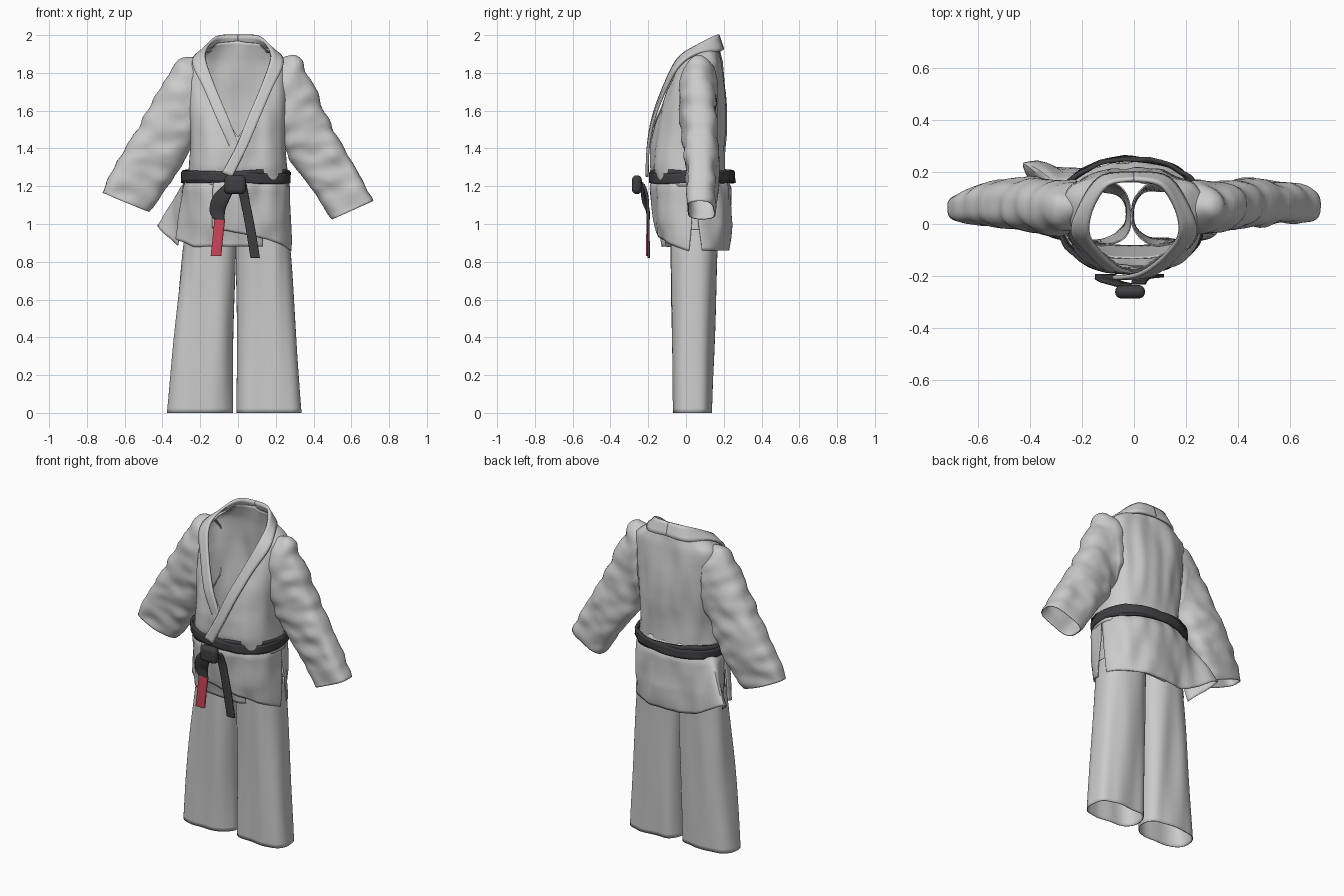
import bpy, bmesh
from math import cos, sin, pi, radians, exp, copysign
from mathutils import Vector, noise

if "Cube" in bpy.data.objects:
    bpy.data.objects.remove(bpy.data.objects["Cube"])


def material(name, color):
    m = bpy.data.materials.new(name)
    m.diffuse_color = color
    m.use_nodes = True
    m.node_tree.nodes["Principled BSDF"].inputs["Base Color"].default_value = m.diffuse_color
    return m


WHITE = material("white_cloth", (0.95, 0.95, 0.93, 1))
DARK = material("dark_belt", (0.05, 0.05, 0.055, 1))
RED = material("red_tip", (0.6, 0.06, 0.1, 1))


def spline(keys, n):
    """Catmull-Rom resampling of tuples into n+1 samples."""
    out = []
    for i in range(n + 1):
        t = i / n * (len(keys) - 1)
        k = min(int(t), len(keys) - 2)
        f = t - k
        p = [keys[max(0, min(len(keys) - 1, k + d))] for d in (-1, 0, 1, 2)]
        out.append(tuple(0.5 * (2 * b + (c - a) * f + (2 * a - 5 * b + 4 * c - d) * f * f
                   + (3 * b - a - 3 * c + d) * f ** 3) for a, b, c, d in zip(*p)))
    return out


def lookup(keys, t):
    """Linear lookup in keys sorted by their first value."""
    t = max(keys[0][0], min(keys[-1][0], t))
    for a, b in zip(keys, keys[1:]):
        if t <= b[0]:
            f = (t - a[0]) / (b[0] - a[0])
            return [p + (q - p) * f for p, q in zip(a[1:], b[1:])]


def oval(cx, rx, yf, yb, a, e=2.3):
    c, s = cos(a), sin(a)
    return (cx + rx * copysign(abs(c) ** (2 / e), c),
            (yf + yb) / 2 + (yb - yf) / 2 * copysign(abs(s) ** (2 / e), s))


def grid(name, rows, closed=False, thick=0.005, fold=0, freq=(9, 9, 9), mat=None, offset=-1):
    """Sheet of cloth through rows of points, with noise folds and thickness."""
    bm = bmesh.new()
    vs = [[bm.verts.new(p) for p in r] for r in rows]
    n = len(rows[0])
    for r, q in zip(vs, vs[1:]):
        for i in range(n if closed else n - 1):
            j = (i + 1) % n
            bm.faces.new((r[i], r[j], q[j], q[i]))
    bmesh.ops.recalc_face_normals(bm, faces=bm.faces)
    bm.normal_update()
    if fold:
        for v in bm.verts:
            v.co += v.normal * fold * noise.noise(Vector([a * b for a, b in zip(v.co, freq)]))
    me = bpy.data.meshes.new(name)
    bm.to_mesh(me)
    bm.free()
    ob = bpy.data.objects.new(name, me)
    bpy.context.collection.objects.link(ob)
    if mat:
        me.materials.append(mat)
    mod = ob.modifiers.new("thickness", "SOLIDIFY")
    mod.thickness, mod.offset = thick, offset
    bpy.context.view_layer.objects.active = ob
    ob.select_set(True)
    bpy.ops.object.shade_smooth_by_angle(angle=radians(40))
    ob.select_set(False)
    return ob


def strip(name, left, right, thick, mat=None, n=40):
    """Flat band between two edge paths."""
    rows = [[tuple(a + (b - a) * k / 4 for a, b in zip(p, q)) for k in range(5)]
            for p, q in zip(spline(left, n), spline(right, n))]
    return grid(name, rows, thick=thick, mat=mat, offset=0)


# Jacket body: z, half width, front y, back y
BODY = [(1.2, .275, -.165, .21), (1.25, .268, -.172, .205), (1.3, .262, -.185, .208), (1.4, .255, -.186, .212),
        (1.5, .258, -.172, .217), (1.6, .27, -.147, .216), (1.7, .28, -.11, .21),
        (1.8, .28, -.07, .2), (1.86, .268, -.05, .193), (2.0, .2, -.02, .17)]
# Neck rim from back to front: position along rim, x, y, z
RIM = [(0, 0, .172, 1.97), (.24, .112, .15, 1.955), (.46, .175, .06, 1.905), (.62, .192, -.025, 1.86),
       (.76, .145, -.095, 1.72), (.91, .06, -.155, 1.55), (1, 0, -.175, 1.46)]
columns = []
N = 96
for i in range(N):
    a = 2 * pi * i / N
    t = abs((a - pi / 2 + pi) % (2 * pi) - pi) / pi
    x, y, z = lookup(RIM, t)
    rim = Vector((copysign(x, cos(a)), y, z))
    zc = min(z - 0.02, 1.86)
    col = []
    for k in range(25):
        h = 1.2 + (zc - 1.2) * k / 24
        rx, yf, yb = lookup(BODY, h)
        col.append(Vector((*oval(0, rx, yf, yb, a), h)))
    mid = (col[-1] + rim) / 2 + Vector((0, 0, .012 * abs(cos(a))))
    p = col[-1]
    for k in range(1, 7):
        f = k / 6
        col.append(p * (1 - f) ** 2 + mid * 2 * f * (1 - f) + rim * f * f)
    columns.append(col)
grid("jacket_body", list(zip(*columns)), True, fold=.014, freq=(13, 9, 4))

# Sleeves: upper edge x z, lower edge x z, centre y, half depth, squareness
RIGHT = [(.225, 1.882, .215, 1.46, .068, .1, 2), (.265, 1.89, .23, 1.42, .066, .104, 2),
         (.315, 1.88, .243, 1.4, .062, .1, 2.1), (.37, 1.8, .26, 1.375, .062, .095, 2.3),
         (.45, 1.62, .285, 1.33, .075, .092, 2.5), (.54, 1.44, .355, 1.23, .082, .09, 2.7),
         (.63, 1.28, .43, 1.13, .085, .08, 3), (.712, 1.12, .498, 1.025, .078, .07, 3)]
LEFT = [(-.225, 1.882, -.215, 1.46, .068, .1, 2), (-.265, 1.888, -.23, 1.43, .066, .106, 2),
        (-.315, 1.87, -.243, 1.41, .063, .106, 2.1), (-.385, 1.77, -.255, 1.39, .063, .104, 2.3),
        (-.49, 1.59, -.285, 1.33, .075, .1, 2.5), (-.56, 1.46, -.345, 1.24, .078, .095, 2.7),
        (-.64, 1.32, -.4, 1.15, .078, .08, 3), (-.722, 1.168, -.465, 1.06, .07, .062, 3)]
for name, keys in (("right_sleeve", RIGHT), ("left_sleeve", LEFT)):
    rows = []
    for ux, uz, lx, lz, cy, hy, e in spline(keys, 64):
        skew = .012 * max(0, abs(ux) - .35) / .35
        u, l = Vector((ux, cy - skew, uz)), Vector((lx, cy + skew, lz))
        ring = [oval(0, 1, -hy, hy, 2 * pi * k / 56, e) for k in range(56)]
        rows.append([(u + l) / 2 + (u - l) / 2 * c + Vector((0, s, 0)) for c, s in ring])
    grid(name, rows, True, fold=.014, freq=(10, 5, 15))

# Collar bands: inner and outer edges, the right one lies on top
INNER = [(0, .17, 2.0), (.10, .15, 1.995), (.158, .06, 1.945), (.172, -.04, 1.875),
         (.122, -.115, 1.73), (.05, -.175, 1.56), (-.01, -.2, 1.41), (-.085, -.205, 1.27)]
OUTER = [(0, .195, 1.925), (.13, .178, 1.915), (.212, .06, 1.902), (.238, -.035, 1.84),
         (.178, -.11, 1.71), (.11, -.172, 1.55), (.045, -.2, 1.4), (-.03, -.207, 1.25)]
strip("right_collar", INNER, OUTER, .016)
under = lambda pts: [(-x, y, z) for x, y, z in pts[:6]] + [(-pts[6][0], -.182, 1.41)]
strip("left_collar", under(INNER), under(OUTER), .014)

# Jacket skirt: z, half width, front y, back y
SKIRT = [(.8, .285, -.125, .215), (.9, .285, -.14, .23), (1.0, .285, -.16, .24),
         (1.1, .283, -.172, .24), (1.19, .285, -.182, .235), (1.25, .27, -.168, .21), (1.28, .265, -.168, .2)]


def panel(name, a0, a1, hem, slit0=0, slit1=0, grow=0, flare=(0, 0, 0, 0)):
    """Skirt panel between two angles, with side slits and a flared corner."""
    fa, fx, fy, fz = flare
    rows = []
    for k in range(25):
        t = k / 24
        row = []
        for i in range(49):
            lo, hi = a0 + slit0 * t * t, a1 - slit1 * t * t
            a = lo + (hi - lo) * i / 48
            f = exp(-((a - fa) / 17) ** 2)
            z = 1.28 + (hem(a) + fz * f - 1.28) * t
            rx, yf, yb = lookup(SKIRT, z)
            x, y = oval(-.01, rx + grow, yf - grow, yb + grow, radians(a))
            row.append((x + fx * f * t ** 1.3, y + fy * f * t ** 1.1, z))
        rows.append(row)
    grid(name, rows, fold=.016, freq=(12, 10, 5))


panel("back_skirt", 2, 178, lambda a: .86, slit0=8, slit1=4, flare=(152, -.165, .095, .14))
panel("front_skirt_over", -112, 2, lambda a: .98 - .135 * (a + 112) / 114, slit1=9, grow=.006)
panel("front_skirt_under", -182, -62, lambda a: .88 + .05 * max(0, -a - 140) / 42, grow=-.006,
      flare=(-175, -.045, 0, 0))

# Trousers: z, inner x, outer x, front y, back y
for name, keys in (
        ("right_leg", [(0, -.01, .34, -.065, .135), (.4, -.005, .312, -.073, .145),
                       (.8, -.01, .28, -.08, .157), (.97, -.01, .262, -.085, .165)]),
        ("left_leg", [(0, -.022, -.38, -.065, .135), (.4, -.025, -.34, -.073, .145),
                      (.8, -.014, -.298, -.08, .157), (.97, -.01, -.275, -.085, .165)])):
    rows = [[(*oval((xi + xo) / 2, abs(xo - xi) / 2, yf, yb, 2 * pi * k / 56, 2.6), z)
             for k in range(56)] for z, xi, xo, yf, yb in spline(keys, 30)]
    grid(name, rows, True, fold=.014, freq=(12, 9, 1.2), mat=WHITE)
rows = [[(*oval(-.006, .268 - .03 * j / 8, -.085 - .05 * j / 8, .165 + .02 * j / 8, 2 * pi * k / 64, 2.6),
          .9 + .3 * j / 8) for k in range(64)] for j in range(9)]
grid("trouser_hips", rows, True, mat=WHITE)

# Belt: two overlapping wraps around the waist
for name, g, zc, tilt in (("belt_outer", .004, 1.247, .008), ("belt_inner", 0, 1.253, -.01)):
    rows = [[(*oval(-.012, .288 + g, -.192 - g, .257 + g, a, 2.15), zc + h + tilt * sin(2 * a))
             for a in (2 * pi * k / 80 for k in range(80))] for h in (-.027, -.014, 0, .014, .027)]
    grid(name, rows, True, thick=.016, fold=.008, freq=(14, 14, 14), mat=DARK)

# Knot
bpy.ops.mesh.primitive_cube_add(size=1, location=(-.015, -.26, 1.208))
knot = bpy.context.object
knot.name = "belt_knot"
knot.scale = (.115, .052, .1)
bpy.ops.object.transform_apply(location=False, rotation=False)
bev = knot.modifiers.new("round", "BEVEL")
bev.width, bev.segments = .025, 4
knot.data.materials.append(DARK)
bpy.ops.object.shade_smooth_by_angle(angle=radians(60))
knot.select_set(False)

# Hanging belt ends
strip("left_belt_end", [(-.06, -.235, 1.22), (-.13, -.215, 1.15), (-.15, -.2, 1.07), (-.125, -.2, 1.02)],
      [(-.01, -.235, 1.2), (-.05, -.225, 1.12), (-.068, -.205, 1.07), (-.072, -.2, 1.02)], .016, DARK)
strip("red_belt_tip", [(-.125, -.2, 1.025), (-.135, -.203, .92), (-.145, -.203, .83)],
      [(-.068, -.2, 1.025), (-.08, -.203, .92), (-.088, -.203, .83)], .016, RED)
strip("right_belt_end", [(-.01, -.225, 1.21), (.01, -.205, 1.14), (.04, -.2, .98), (.066, -.198, .82)],
      [(.045, -.225, 1.21), (.06, -.205, 1.13), (.09, -.2, .98), (.116, -.198, .82)], .014, DARK)
